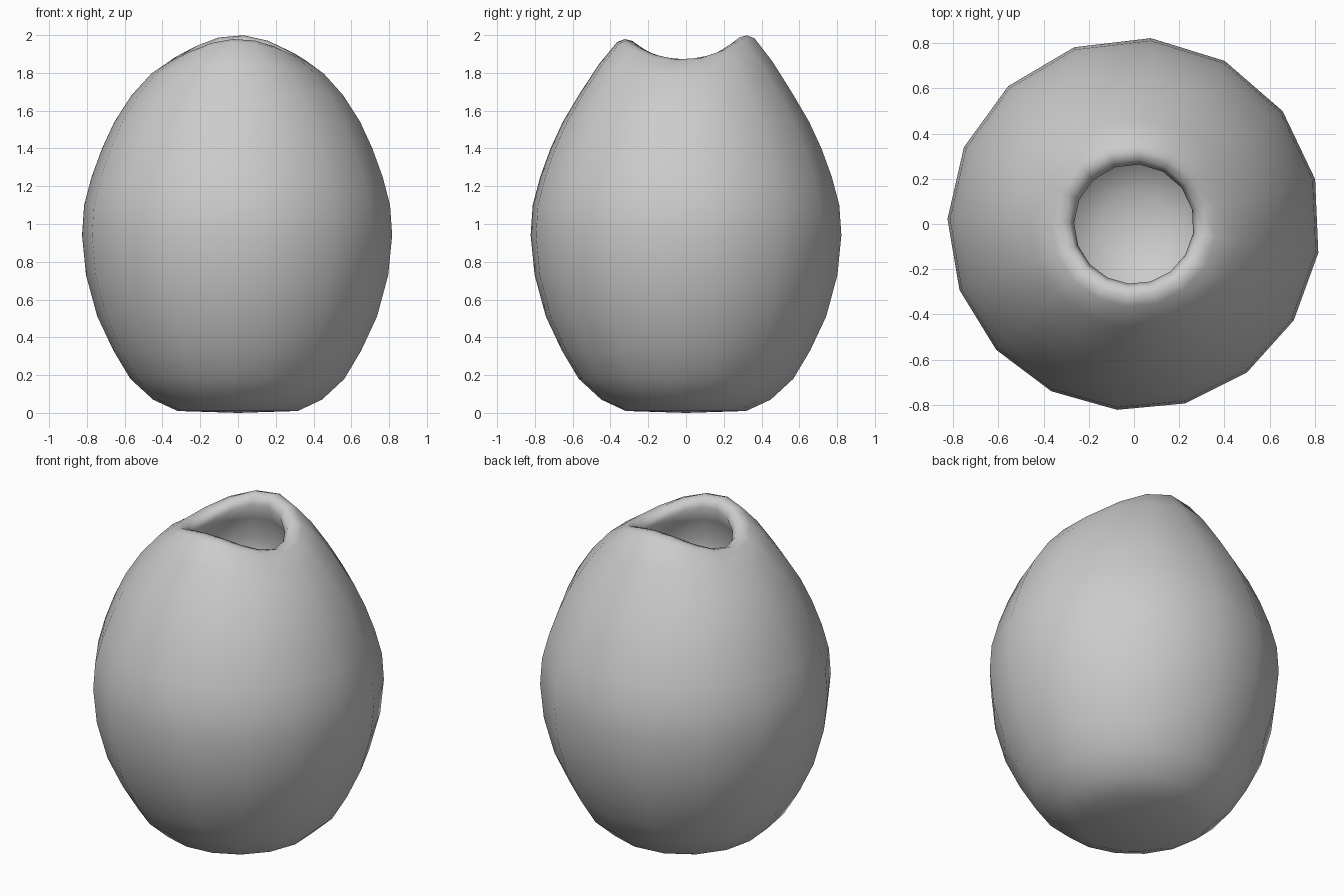
import bpy
import math

default = bpy.data.objects.get("Cube")
if default:
    bpy.data.objects.remove(default, do_unlink=True)

SIDES = 16

clay = bpy.data.materials.new("plain_grey")
clay.use_nodes = True
clay.diffuse_color = (0.6, 0.6, 0.6, 1)
bsdf = next(n for n in clay.node_tree.nodes if n.type == "BSDF_PRINCIPLED")
bsdf.inputs["Base Color"].default_value = clay.diffuse_color

# Radius, height and share of the saddle lift, from the base up and over the lip
outer_wall = [(0.32, 0.01, 0), (0.45, 0.07, 0), (0.57, 0.18, 0), (0.66, 0.33, 0),
              (0.745, 0.51, 0), (0.805, 0.73, 0), (0.826, 0.94, 0), (0.815, 1.1, 0),
              (0.775, 1.25, 0), (0.72, 1.4, 0), (0.655, 1.54, 0), (0.565, 1.68, 0.1),
              (0.46, 1.795, 0.5), (0.365, 1.86, 0.95)]
lip = [(0.325, 1.87, 1), (0.285, 1.86, 1), (0.265, 1.82, 0.9)]
pocket = [(0.3, 1.76, 0.6), (0.35, 1.66, 0.2), (0.34, 1.54, 0),
          (0.27, 1.44, 0), (0.15, 1.38, 0)]
profile = outer_wall + lip + pocket


def ring(radius, height, lift):
    """One loop of the shell, raised at front and back by its share of the saddle."""
    points = []
    for i in range(SIDES):
        a = math.tau * i / SIDES
        a += math.radians(-5.2 - 3.7 * math.cos(a))
        rise = 0.12 * math.sin(a) ** 2 + 0.01 * math.sin(a)
        points.append((radius * math.cos(a), radius * math.sin(a), height + lift * rise))
    return points


# Egg-shaped shell closed by a base and a pocket floor
verts = [p for row in profile for p in ring(*row)]
faces = []
for r in range(len(profile) - 1):
    for i in range(SIDES):
        j = (i + 1) % SIDES
        faces.append((r * SIDES + i, r * SIDES + j,
                      (r + 1) * SIDES + j, (r + 1) * SIDES + i))

base = len(verts)
verts += [(0, 0, 0), (0, 0, 1.36)]
last = (len(profile) - 1) * SIDES
for i in range(SIDES):
    j = (i + 1) % SIDES
    faces.append((base, j, i))
    faces.append((base + 1, last + i, last + j))

mesh = bpy.data.meshes.new("egg_vase")
mesh.from_pydata(verts, [], faces)
mesh.materials.append(clay)
mesh.shade_smooth()
mesh.update()
vase = bpy.data.objects.new("egg_vase", mesh)
bpy.context.collection.objects.link(vase)
